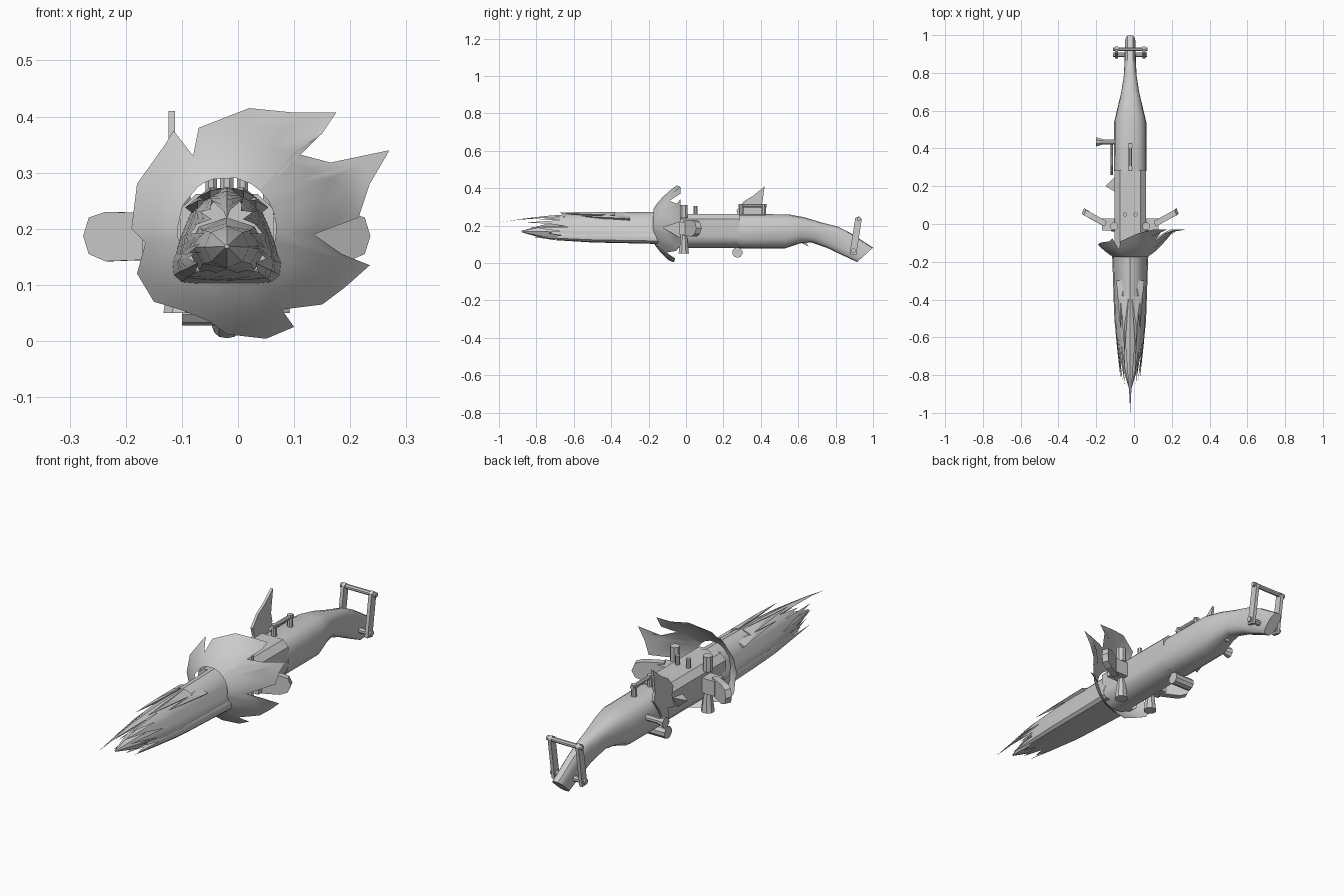
import bpy, math
from mathutils import Vector

if "Cube" in bpy.data.objects:
    bpy.data.objects.remove(bpy.data.objects["Cube"])

CX = -0.02  # centre line of the weapon
grey = bpy.data.materials.new("steel_grey")
grey.diffuse_color = (0.6, 0.6, 0.6, 1)
grey.use_nodes = True
grey.node_tree.nodes["Principled BSDF"].inputs["Base Color"].default_value = grey.diffuse_color


def mesh(name, verts, faces, smooth=35):
    me = bpy.data.meshes.new(name)
    me.from_pydata([tuple(v) for v in verts], [], faces)
    me.materials.append(grey)
    ob = bpy.data.objects.new(name, me)
    bpy.context.collection.objects.link(ob)
    bpy.ops.object.select_all(action='DESELECT')
    ob.select_set(True)
    bpy.context.view_layer.objects.active = ob
    bpy.ops.object.mode_set(mode='EDIT')
    bpy.ops.mesh.select_all(action='SELECT')
    bpy.ops.mesh.normals_make_consistent(inside=False)
    bpy.ops.object.mode_set(mode='OBJECT')
    if smooth:
        bpy.ops.object.shade_smooth_by_angle(angle=math.radians(smooth))
    return ob


def skin(name, rings, closed=True, caps=True, smooth=35):
    n = len(rings[0])
    verts = [v for r in rings for v in r]
    faces = []
    for i in range(len(rings) - 1):
        for j in range(n if closed else n - 1):
            k = (j + 1) % n
            faces.append((i*n + j, i*n + k, (i+1)*n + k, (i+1)*n + j))
    if caps:
        faces += [tuple(range(n)), tuple(range((len(rings)-1)*n, len(rings)*n))]
    return mesh(name, verts, faces, smooth)


def rod(name, a, b, r, r2=None, n=8):
    a, b = Vector(a), Vector(b)
    q = (b - a).to_track_quat('Z', 'Y')
    ring = lambda p, s: [p + q @ Vector((s*math.cos((i+.5)*math.tau/n),
                                         s*math.sin((i+.5)*math.tau/n), 0)) for i in range(n)]
    return skin(name, [ring(a, r), ring(b, r if r2 is None else r2)])


def box(name, x0, x1, y0, y1, z0, z1):
    ring = lambda y: [(x0, y, z0), (x1, y, z0), (x1, y, z1), (x0, y, z1)]
    return skin(name, [ring(y0), ring(y1)], smooth=0)


def plate(name, pts, d):
    d = Vector(d)
    return skin(name, [[Vector(p) - d/2 for p in pts], [Vector(p) + d/2 for p in pts]], smooth=0)


# Receiver: flat top, straight sides, rounded belly
belly = [(CX + 0.083*math.cos(a), 0.145 + 0.065*math.sin(a))
         for a in [math.pi + i*math.pi/8 for i in range(9)]]
prof = belly + [(CX + 0.083, 0.235), (CX + 0.055, 0.262), (CX - 0.055, 0.262), (CX - 0.083, 0.235)]
skin("receiver", [[(x, y, z) for x, z in prof] for y in (-0.15, 0.285)])

# Stock: rounded loft, bending down into the butt (y bottom, z bottom, y top, z top, half width)
stock = [(.28, .078, .28, .262, .086), (.53, .078, .55, .26, .085), (.61, .105, .63, .245, .066),
         (.67, .11, .72, .218, .048), (.76, .078, .81, .195, .034), (.84, .04, .88, .16, .03),
         (.915, .005, 1.0, .082, .028)]
rings = []
for yb, zb, yt, zt, w in stock:
    ring = []
    for i in range(16):
        a = i*math.tau/16
        c, s = math.cos(a), math.sin(a)
        u = 0.5 + 0.5*math.copysign(abs(s)**.8, s)
        ring.append((CX + w*math.copysign(abs(c)**.75, c), yb + (yt-yb)*u, zb + (zt-zb)*u))
    rings.append(ring)
skin("stock", rings)


# Barrel shells with torn, pointed ends
def lerp(table, v):
    for (a, p), (b, q) in zip(table, table[1:]):
        if v <= b:
            return p + (q - p)*max(0, (v - a)/(b - a))
    return table[-1][1]


def barrel(name, half, ends, taper, y0, zc):
    """Open shell: the half section runs from side to top, ends are the tip positions."""
    m = len(ends)
    pts = [(i/(len(half)-1), Vector(p)) for i, p in enumerate(half)]
    cols = []
    for j in range(m):
        t = 2*j/(m - 1)
        p = lerp(pts, t if t <= 1 else 2 - t)
        cols.append((p[0] if t <= 1 else -p[0], p[1]))
    rows = []
    for i in range(8):
        row = []
        for (x, z), e in zip(cols, ends):
            y = y0 + (e - y0)*i/7
            s = lerp(taper, -y)
            row.append((CX + x*s, y, zc + (z - zc)*s))
        rows.append(row)
    return skin(name, rings=rows, closed=False, caps=False)


taper = [(.1, 1), (.2, .98), (.5, .88), (.7, .7), (.85, .42), (1.0, .03)]
barrel("upper_barrel", [(.092, .135), (.09, .165), (.075, .205), (.062, .235), (.035, .262), (0, .275)],
       [-.78, -.66, -.83, -.62, -.72, -.85, -.66, -.8, -.6, -.88, -1.0,
        -.9, -.62, -.76, -.64, -.86, -.7, -.6, -.84, -.64, -.8], taper, -.12, .215)
barrel("lower_barrel", [(0, .1), (.05, .1), (.095, .105), (.1, .145), (.085, .165)],
       [-.8, -.7, -.76, -.68, -.82, -.66, -.74, -.7, -.74, -.66, -.82, -.68, -.76, -.7, -.8],
       [(.1, 1), (.2, .95), (.5, .85), (.7, .66), (.85, .5)], -.12, .165)
# Raised splinters along the top of the barrel
for s in (-1, 1):
    for x, y0, tip, z in ((.03, -.38, -.69, .268), (.052, -.3, -.56, .25)):
        mesh("top_splinter", [(CX+s*(x-.022), y0, z+.004), (CX+s*(x+.022), y0, z-.012),
                              (CX+s*x, (y0+tip)/2, z+.006), (CX+s*x, tip, z),
                              (CX+s*x, y0, z-.03)],
             [(0, 1, 2), (0, 2, 3), (1, 3, 2), (0, 3, 4), (1, 4, 3), (0, 4, 1)], 0)
# Tongue between the jaws
rings = []
for y, w, zb, zt in ((-.2, .07, .11, .22), (-.55, .06, .125, .21), (-.76, .04, .13, .205), (-.88, .004, .165, .172)):
    rings.append([(CX + w*math.cos(i*math.tau/8), y, (zb+zt)/2 + (zt-zb)/2*math.sin(i*math.tau/8)) for i in range(8)])
skin("barrel_tongue", rings)

# Torn bowl-shaped collar around the barrel root
rim = [(.02, .415), (.1, .407), (.175, .407), (.15, .37), (.1, .335), (.165, .318), (.27, .34), (.235, .28),
       (.215, .22), (.135, .19), (.185, .155), (.235, .135), (.19, .095), (.15, .065), (.07, .055),
       (.1, .025), (.05, .004), (-.02, .012), (-.05, .035), (-.1, .055), (-.15, .07), (-.18, .12),
       (-.165, .175), (-.19, .2), (-.18, .28), (-.13, .35), (-.115, .375), (-.08, .33), (-.07, .38)]
rings = []
for t in (0, .25, .5, .75, 1):
    ring = []
    for x, z in rim:
        a = math.atan2(z - .2, x - CX)
        ix, iz = CX + .088*math.cos(a), .2 + .092*math.sin(a)
        px, pz = ix + (x-ix)*t, iz + (z-iz)*t
        r = math.hypot(px - CX, pz - .2)
        ring.append((px, min(-.03, -.20 + .145*(r/.215)**2), pz))
    rings.append(ring)
skin("collar", rings, caps=False, smooth=50)

# Side brackets, swept-back paddles and clamp pins on both sides
for s in (-1, 1):
    X = lambda d: CX + s*d
    paddle = [(.13, .0, .145), (.21, .045, .142), (.24, .06, .155), (.25, .07, .187),
              (.24, .06, .22), (.21, .045, .23), (.13, .0, .228)]
    plate("paddle", [(X(d), y, z) for d, y, z in paddle], (s*-.012, .028, 0))
    box("bracket", *sorted((X(.075), X(.15))), -.035, .03, .15, .22)
    rod("clamp_pin", (X(.085), -.012, .24), (X(.085), -.012, .31), .022)
    rod("clamp_foot", (X(.085), -.012, .05), (X(.085), -.012, .15), .03, .018)
    rod("top_pin", (X(.028), .05, .255), (X(.028), .05, .305), .011)

# Top handle
for y in (.295, .415):
    rod("handle_post", (CX, y, .25), (CX, y, .315), .013)
rod("handle_bar", (CX, .28, .305), (CX, .43, .305), .01)

# Jagged fin on the left side
fin = [(.42, .41), (.405, .3), (.415, .26), (.37, .2), (.34, .14), (.3, .12), (.31, .19),
       (.26, .18), (.28, .24), (.27, .28), (.31, .33), (.36, .36)]
plate("side_fin", [(-.118, y, z) for y, z in fin], (.012, 0, 0))
rod("side_knob_stem", (-.09, .435, .19), (-.165, .435, .19), .014)
rod("side_knob", (-.155, .435, .19), (-.2, .435, .19), .012, .026)
mesh("side_thorn", [(-.1, .17, .2), (-.1, .25, .21), (-.1, .21, .15), (-.15, .2, .19)],
     [(0, 1, 2), (0, 1, 3), (1, 2, 3), (2, 0, 3)], 0)

# Under-slung crosswise cylinder and trigger thorn
rod("under_cylinder", (CX + .02, .275, .056), (-.1, .275, .056), .028, n=10)
box("under_mount", CX - .02, CX + .01, .262, .288, .05, .09)
mesh("trigger_thorn", [(CX-.01, .6, .115), (CX+.01, .6, .115), (CX, .64, .115), (CX, .655, .088)],
     [(0, 1, 2), (0, 1, 3), (1, 2, 3), (2, 0, 3)], 0)

# Swinging loop at the butt
for s in (-1, 1):
    x = CX + s*.072
    plate("loop_arm", [(x, .875, .048), (x, .91, .042), (x, .94, .235), (x, .925, .25), (x, .905, .24)],
          (.016, 0, 0))
rod("loop_top_bar", (CX - .092, .925, .235), (CX + .092, .925, .235), .011)
rod("loop_pivot", (CX - .09, .895, .065), (CX + .09, .895, .065), .013)
